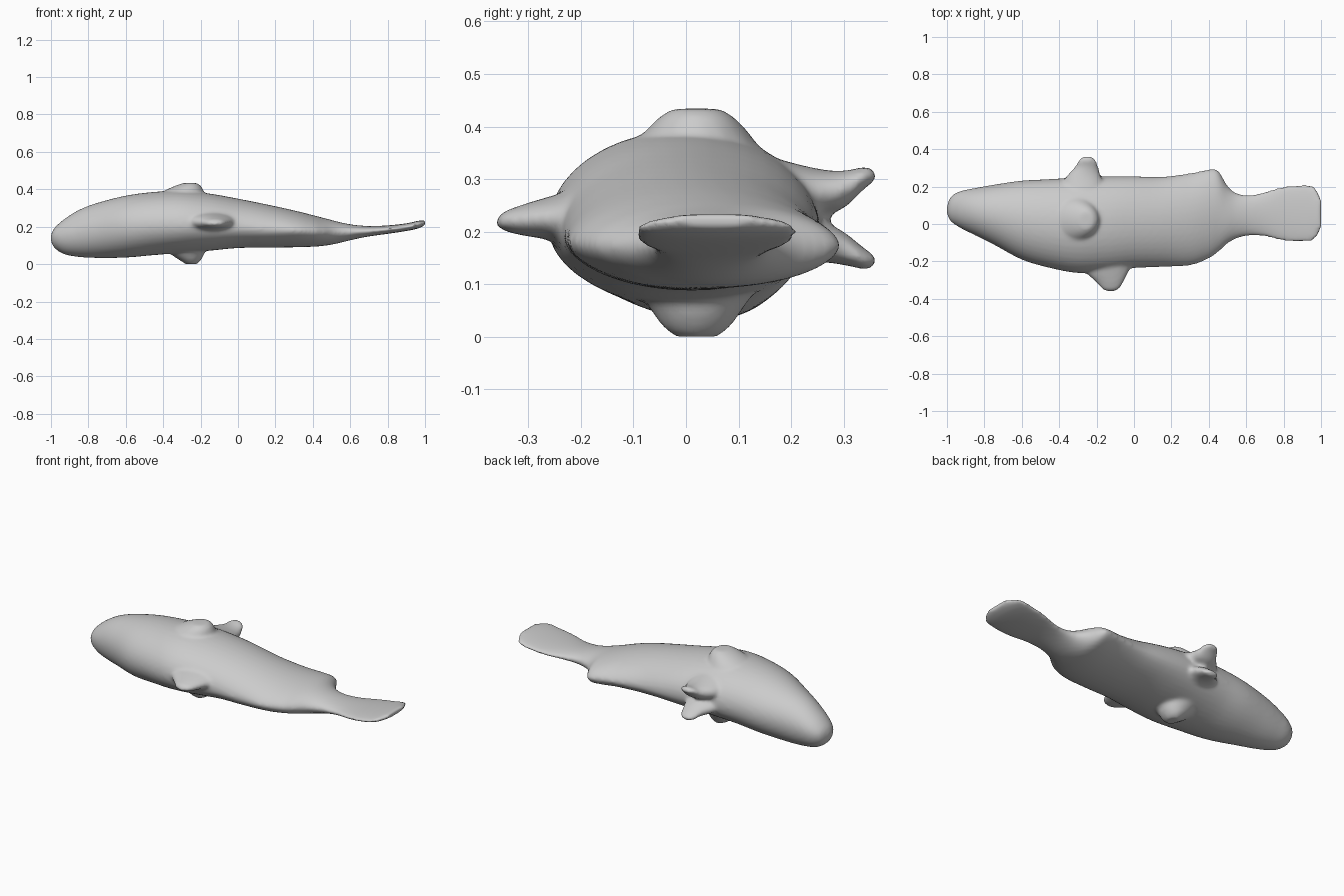
import bpy, bmesh, math
from mathutils import Vector

grey = bpy.data.materials.new("plain grey")
grey.diffuse_color = (0.6, 0.6, 0.6, 1)
SIDES = 40


def skin(bm, rings):
    """Bridge closed rings of points and cap both ends."""
    loops = [[bm.verts.new(p) for p in ring] for ring in rings]
    n = len(loops[0])
    for a, b in zip(loops, loops[1:]):
        for i in range(n):
            j = (i + 1) % n
            bm.faces.new((a[i], a[j], b[j], b[i]))
    bm.faces.new(loops[0][::-1])
    bm.faces.new(loops[-1])


def smooth_steps(rows, steps=5):
    """Catmull-Rom interpolation through rows of numbers."""
    out = []
    for i in range(len(rows) - 1):
        p = [Vector(rows[min(max(k, 0), len(rows) - 1)]) for k in (i - 1, i, i + 1, i + 2)]
        for s in range(steps):
            t = s / steps
            out.append(0.5 * (2 * p[1] + (p[2] - p[0]) * t
                       + (2 * p[0] - 5 * p[1] + 4 * p[2] - p[3]) * t * t
                       + (3 * p[1] - p[0] - 3 * p[2] + p[3]) * t ** 3))
    out.append(Vector(rows[-1]))
    return out


# Body and tail stations: x, y min, y max, z bottom, z side edge, z top
STATIONS = [
    (-1.00, 0.055, 0.095, 0.12, 0.14, 0.16),
    (-0.98, 0.015, 0.145, 0.085, 0.145, 0.195),
    (-0.93, -0.02, 0.175, 0.053, 0.155, 0.24),
    (-0.85, -0.06, 0.192, 0.038, 0.17, 0.29),
    (-0.75, -0.11, 0.21, 0.033, 0.185, 0.328),
    (-0.60, -0.19, 0.232, 0.035, 0.20, 0.366),
    (-0.45, -0.235, 0.24, 0.048, 0.21, 0.386),
    (-0.30, -0.262, 0.25, 0.06, 0.21, 0.392),
    (-0.15, -0.255, 0.255, 0.072, 0.205, 0.377),
    (0.00, -0.236, 0.255, 0.086, 0.195, 0.35),
    (0.15, -0.23, 0.253, 0.088, 0.185, 0.32),
    (0.30, -0.222, 0.272, 0.09, 0.18, 0.287),
    (0.40, -0.185, 0.292, 0.093, 0.175, 0.262),
    (0.45, -0.15, 0.285, 0.097, 0.172, 0.249),
    (0.50, -0.105, 0.205, 0.104, 0.171, 0.236),
    (0.55, -0.077, 0.165, 0.115, 0.171, 0.223),
    (0.62, -0.062, 0.155, 0.132, 0.173, 0.21),
    (0.70, -0.067, 0.172, 0.148, 0.176, 0.204),
    (0.80, -0.092, 0.202, 0.162, 0.185, 0.207),
    (0.90, -0.097, 0.212, 0.177, 0.198, 0.218),
    (0.96, -0.087, 0.203, 0.19, 0.211, 0.231),
    (1.00, -0.03, 0.14, 0.207, 0.222, 0.237)]

bm = bmesh.new()
rings = []
for x, y0, y1, zb, ze, zt in smooth_steps(STATIONS):
    # sections go from round at the head to thin edged behind, blunt on the tail
    power = 1.0 + 0.25 * max(0, 1 - abs(x - 0.3) / 0.35)
    ring = []
    for k in range(SIDES):
        a = 2 * math.pi * k / SIDES
        c, s = math.cos(a), math.sin(a)
        h = abs(s) ** power
        ring.append((x, (y0 + y1) / 2 + (y1 - y0) / 2 * c,
                     ze + (zt - ze) * h if s >= 0 else ze - (ze - zb) * h))
    rings.append(ring)
skin(bm, rings)


def fin(rows, plane):
    """Stub fin: rows of centre x, y, z and two radii, in the x-y or x-z plane."""
    rings = []
    for x, y, z, r1, r2 in smooth_steps(rows, 4):
        ring = []
        for k in range(24):
            a = 2 * math.pi * k / 24
            u, v = r1 * math.cos(a), r2 * math.sin(a)
            ring.append((x + u, y + v, z) if plane == "xy" else (x + u, y, z + v))
        rings.append(ring)
    skin(bm, rings)


# Fins on the upper and lower flanks
fin([(-0.32, 0.02, 0.30, 0.16, 0.16), (-0.30, 0.02, 0.375, 0.12, 0.11),
     (-0.27, 0.02, 0.415, 0.075, 0.075), (-0.255, 0.02, 0.434, 0.035, 0.045)], "xy")
fin([(-0.29, 0.02, 0.13, 0.13, 0.14), (-0.27, 0.02, 0.055, 0.09, 0.09),
     (-0.255, 0.02, 0.02, 0.055, 0.065), (-0.25, 0.02, 0.0, 0.03, 0.04)], "xy")
# Pair of fins at the back edge
fin([(-0.27, 0.17, 0.27, 0.13, 0.07), (-0.27, 0.25, 0.274, 0.095, 0.046),
     (-0.255, 0.30, 0.28, 0.065, 0.036), (-0.25, 0.34, 0.303, 0.047, 0.021),
     (-0.25, 0.36, 0.307, 0.025, 0.012)], "xz")
fin([(-0.27, 0.17, 0.19, 0.13, 0.065), (-0.27, 0.25, 0.183, 0.095, 0.042),
     (-0.255, 0.30, 0.168, 0.065, 0.032), (-0.25, 0.34, 0.148, 0.047, 0.02),
     (-0.25, 0.36, 0.144, 0.025, 0.012)], "xz")
# Single fin at the front edge
fin([(-0.16, -0.18, 0.22, 0.17, 0.07), (-0.145, -0.26, 0.225, 0.115, 0.042),
     (-0.13, -0.31, 0.222, 0.075, 0.03), (-0.125, -0.345, 0.22, 0.05, 0.019),
     (-0.125, -0.36, 0.219, 0.025, 0.01)], "xz")

bmesh.ops.recalc_face_normals(bm, faces=bm.faces)
mesh = bpy.data.meshes.new("fish_body")
bm.to_mesh(mesh)
bm.free()
fish = bpy.data.objects.new("fish_body", mesh)
bpy.context.collection.objects.link(fish)
mesh.materials.append(grey)

# Fuse body and fins into one soft skin
remesh = fish.modifiers.new("fuse", 'REMESH')
remesh.mode = 'VOXEL'
remesh.voxel_size = 0.01
remesh.use_smooth_shade = True
soften = fish.modifiers.new("soften", 'SMOOTH')
soften.factor = 0.5
soften.iterations = 8
